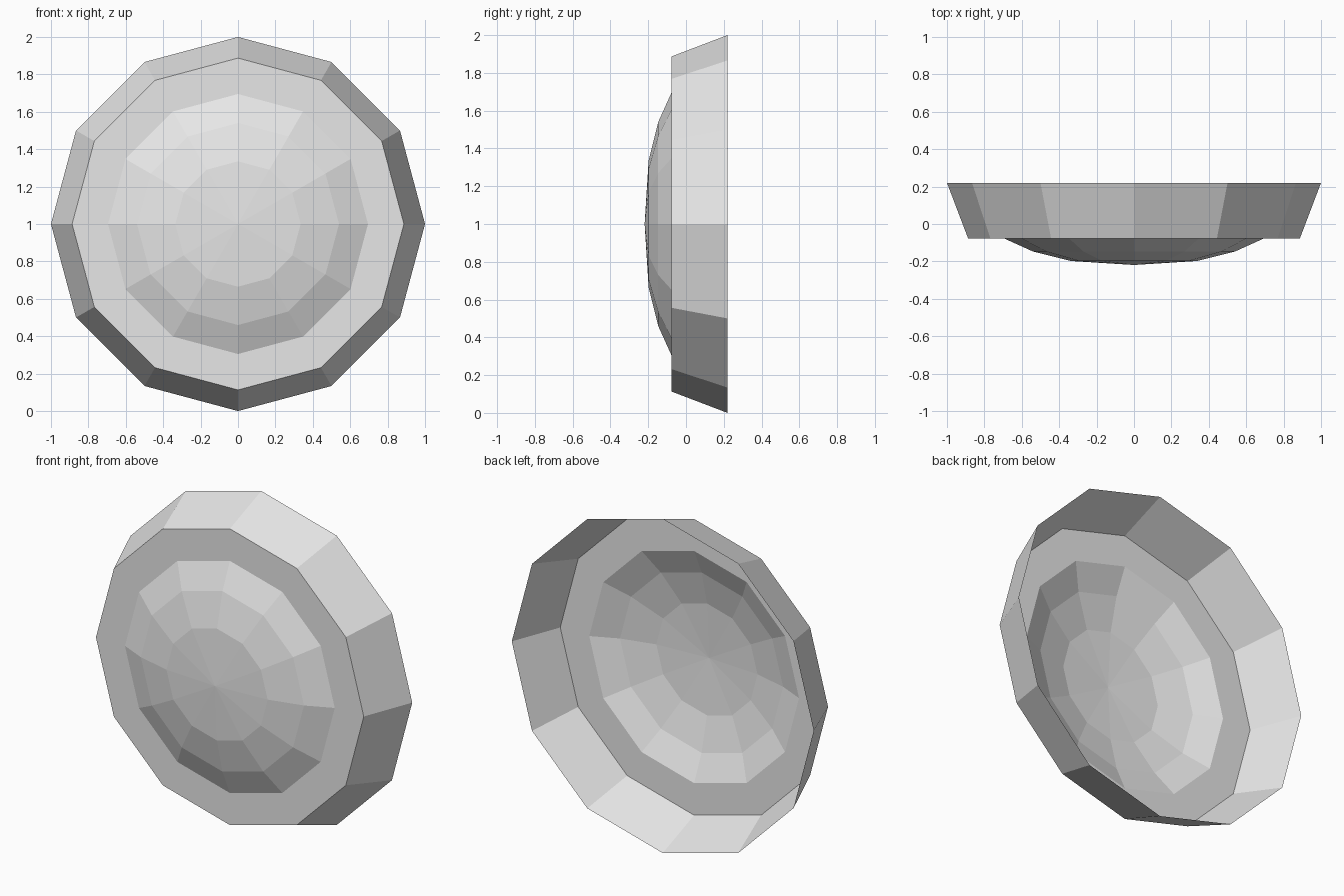
import bpy
import bmesh
from math import cos, sin, tau

cube = bpy.data.objects.get("Cube")
if cube:
    bpy.data.objects.remove(cube, do_unlink=True)

SIDES = 12
grey = bpy.data.materials.new("light_grey")
grey.use_nodes = True
grey.diffuse_color = (0.8, 0.8, 0.8, 1)
grey.node_tree.nodes["Principled BSDF"].inputs["Base Color"].default_value = (0.8, 0.8, 0.8, 1)


def lathe(name, profile):
    """Spin (radius, y) points about the front-to-back axis into a flat-faced shell."""
    bm = bmesh.new()
    rings = []
    for r, y in profile:
        count = SIDES if r else 1
        rings.append([bm.verts.new((r * cos(tau * i / SIDES), y, 1 + r * sin(tau * i / SIDES)))
                      for i in range(count)])
    for a, b in zip(rings, rings[1:]):
        for i in range(SIDES):
            j = (i + 1) % SIDES
            if len(b) == 1:
                bm.faces.new((a[i], a[j], b[0]))
            else:
                bm.faces.new((a[i], a[j], b[j], b[i]))
    mesh = bpy.data.meshes.new(name)
    bm.to_mesh(mesh)
    bm.free()
    mesh.materials.append(grey)
    obj = bpy.data.objects.new(name, mesh)
    bpy.context.collection.objects.link(obj)
    return obj


# Flared side wall, open at the back, with the flat front ring
lathe("rim_shell", [(1.0, 0.22), (0.887, -0.077), (0.695, -0.077)])

# Shallow faceted dome, hollow behind
lathe("front_dome", [(0.695, -0.077), (0.54, -0.147), (0.335, -0.198), (0, -0.219)])
